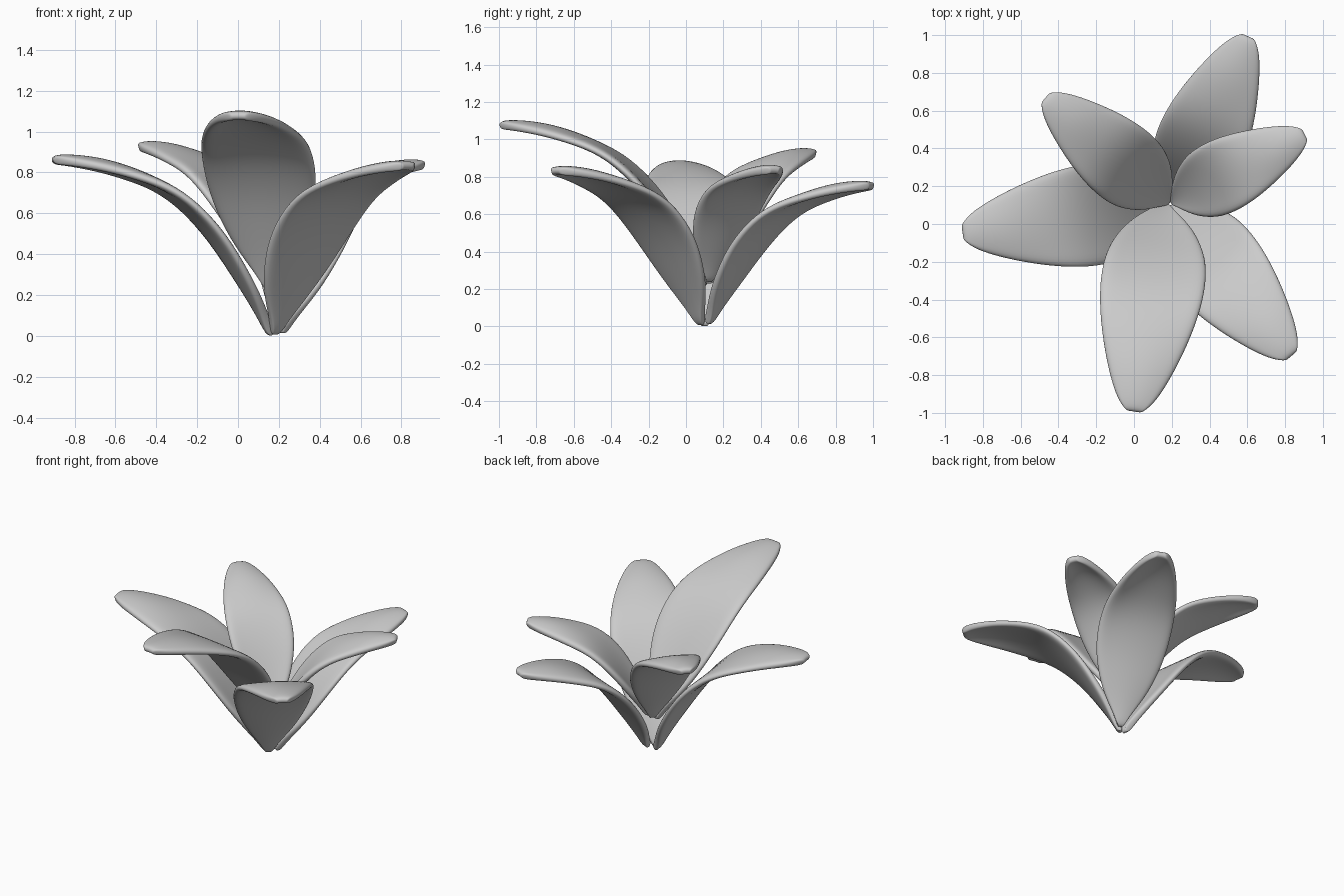
import bpy
from mathutils import Vector

if "Cube" in bpy.data.objects:
    bpy.data.objects.remove(bpy.data.objects["Cube"])

# Unit petal: distance outward, height, half width, edge lift (cupped low, drooping at tip)
PROFILE = [(-.005, -.015, .014, 0), (.03, .065, .055, .003), (.08, .165, .128, .008),
           (.15, .285, .192, .01), (.25, .445, .245, .01), (.38, .595, .256, .004),
           (.5, .68, .242, -.004), (.62, .73, .215, -.012), (.75, .77, .175, -.016),
           (.86, .79, .132, -.014), (.95, .80, .086, -.008), (1.0, .80, .035, 0)]
ACROSS = 6


def petal(name, base, tip):
    base, tip = Vector(base), Vector(tip)
    out = tip - base
    rise = out.z / .80
    out.z = 0
    length = out.length
    out.normalize()
    side = Vector((-out.y, out.x, 0))
    verts, faces = [], []
    for i, (s, z, w, lift) in enumerate(PROFILE):
        a, b = PROFILE[max(i - 1, 0)], PROFILE[min(i + 1, len(PROFILE) - 1)]
        slope = out * (b[0] - a[0]) * length + Vector((0, 0, (b[1] - a[1]) * rise))
        normal = slope.cross(side).normalized()
        centre = base + out * s * length + Vector((0, 0, z * rise))
        for j in range(ACROSS + 1):
            t = 2 * j / ACROSS - 1
            verts.append(centre + side * t * w * length + normal * lift * (2 * t * t - 1))
    n = ACROSS + 1
    for i in range(len(PROFILE) - 1):
        for j in range(ACROSS):
            k = i * n + j
            faces.append((k, k + n, k + n + 1, k + 1))
    mesh = bpy.data.meshes.new(name)
    mesh.from_pydata(verts, [], faces)
    mesh.shade_smooth()
    obj = bpy.data.objects.new(name, mesh)
    bpy.context.collection.objects.link(obj)
    # Fleshy thickness with rounded rim
    solid = obj.modifiers.new("thickness", 'SOLIDIFY')
    solid.thickness = .045
    solid.offset = 0
    sub = obj.modifiers.new("rounding", 'SUBSURF')
    sub.levels = sub.render_levels = 2


# Outer whorl
petal("outer_petal_left", (.16, .10, .015), (-.91, -.045, .86))
petal("outer_petal_front_right", (.18, .08, .02), (.835, -.70, .83))
petal("outer_petal_back_right", (.215, .12, .025), (.605, .995, .75))

# Inner whorl, set higher
petal("inner_petal_front", (.16, .10, .23), (0, -.995, 1.075))
petal("inner_petal_right", (.205, .12, .25), (.905, .475, .835))
petal("inner_petal_back_left", (.18, .12, .24), (-.47, .67, .925))
